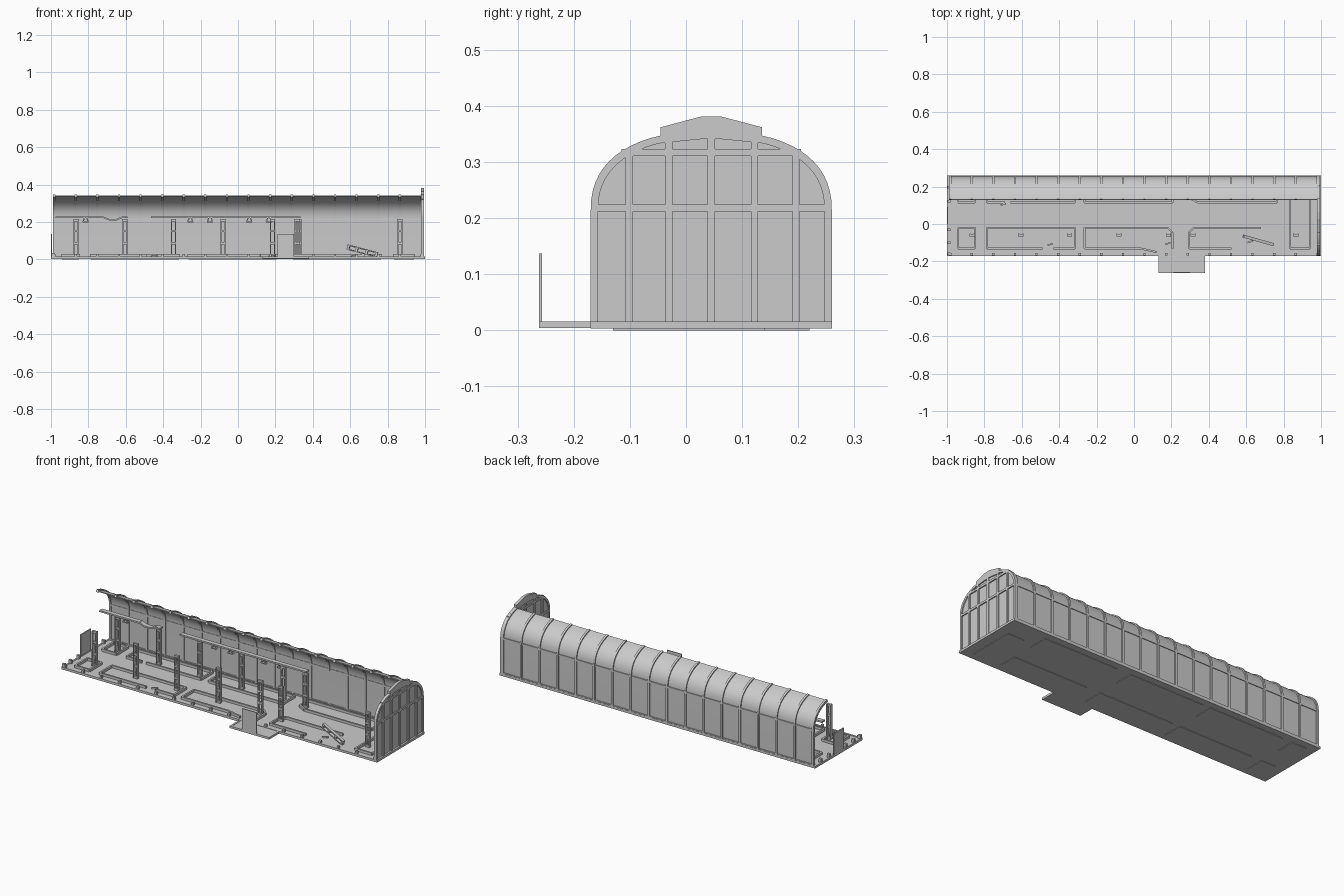
import bpy, bmesh, math
from mathutils import Matrix, Vector

if "Cube" in bpy.data.objects:
    bpy.data.objects.remove(bpy.data.objects["Cube"], do_unlink=True)

GREY = (0.6, 0.6, 0.6, 1)
mat = bpy.data.materials.new("weathered grey")
mat.use_nodes = True
mat.diffuse_color = GREY
mat.node_tree.nodes["Principled BSDF"].inputs["Base Color"].default_value = GREY

MID, FLOOR, BAR_Z = 0.045, 0.016, 0.212


def finish(name, bm, smooth=False):
    bmesh.ops.recalc_face_normals(bm, faces=bm.faces)
    mesh = bpy.data.meshes.new(name)
    bm.to_mesh(mesh)
    bm.free()
    obj = bpy.data.objects.new(name, mesh)
    mesh.materials.append(mat)
    bpy.context.collection.objects.link(obj)
    if smooth:
        bpy.ops.object.select_all(action="DESELECT")
        obj.select_set(True)
        bpy.context.view_layer.objects.active = obj
        bpy.ops.object.shade_smooth_by_angle(angle=math.radians(35))
    return obj


def box(bm, x0, x1, y0, y1, z0, z1):
    m = Matrix.Translation(((x0 + x1) / 2, (y0 + y1) / 2, (z0 + z1) / 2))
    m = m @ Matrix.Diagonal((x1 - x0, y1 - y0, z1 - z0, 1))
    bmesh.ops.create_cube(bm, size=1, matrix=m)


def beam(bm, p, q, width, height):
    """Square bar between two points, its height kept upright."""
    p, q = Vector(p), Vector(q)
    along = (q - p).normalized()
    side = Vector((0, 0, 1)).cross(along).normalized()
    rot = Matrix((along, side, along.cross(side))).transposed().to_4x4()
    m = Matrix.Translation((p + q) / 2) @ rot
    m = m @ Matrix.Diagonal(((q - p).length, width, height, 1))
    bmesh.ops.create_cube(bm, size=1, matrix=m)


def band(bm, outer, inner, x0, x1):
    """Closed band between two (y, z) lines, extruded along x."""
    rows = [[bm.verts.new((x, y, z)) for x, (y, z) in
             ((x0, o), (x1, o), (x1, i), (x0, i))] for o, i in zip(outer, inner)]
    for a, b in zip(rows, rows[1:]):
        for k in range(4):
            bm.faces.new((a[k], a[k - 1], b[k - 1], b[k]))
    bm.faces.new(rows[0])
    bm.faces.new(rows[-1])


def arch(offset, end=70, side=1, steps=12):
    """Wall line rising straight, then rounding over toward the ridge."""
    pts = [(MID + side * (0.215 - offset), 0.004)]
    for i in range(steps + 1):
        t = math.radians(end * i / steps)
        pts.append((MID + side * (0.215 - offset) * math.cos(t) ** 0.833,
                    0.21 + (0.145 - offset) * math.sin(t) ** 0.833))
    return pts


def arch_height(d, offset=0.008):
    return 0.21 + (0.145 - offset) * max(0, 1 - (abs(d) / (0.215 - offset)) ** 2.4) ** 0.417


# Floor with a raised rim, and the entrance pad
bm = bmesh.new()
box(bm, -1, 1, -0.17, 0.26, 0.003, 0.014)
box(bm, -1, 1, -0.17, -0.16, 0.003, FLOOR)
box(bm, -1, 1, 0.25, 0.26, 0.003, FLOOR)
for x in (-1, 0.99):
    box(bm, x, x + 0.01, -0.17, 0.26, 0.003, FLOOR)
finish("floor", bm)

bm = bmesh.new()
box(bm, 0.13, 0.38, -0.262, -0.165, 0.004, 0.014)
box(bm, 0.13, 0.38, -0.262, -0.252, 0.004, FLOOR)
for x in (0.13, 0.37):
    box(bm, x, x + 0.01, -0.262, -0.165, 0.004, FLOOR)
finish("entrance_pad", bm)

# Bed bases showing through the underside
bm = bmesh.new()
spans = [(-0.94, -0.85), (-0.785, -0.315), (-0.265, 0.205), (0.295, 0.765)]
for x0, x1 in spans:
    for y0, y1 in ((-0.13, -0.02), (0.11, 0.22)):
        box(bm, x0, x1, y0, y1, 0, 0.006)
box(bm, 0.835, 0.94, -0.13, 0.14, 0, 0.006)
finish("bed_bases", bm)

# Raised kerbs around the beds, with gaps where they are broken
bm = bmesh.new()
F, N, B, R = -0.13, -0.02, 0.115, 0.22
kerbs = [
    [(-0.94, F), (-0.85, F), (-0.85, N), (-0.94, N), (-0.94, F)],
    [(-0.49, F), (-0.785, F), (-0.785, N), (-0.315, N), (-0.315, F), (-0.43, F)],
    [(0.03, F), (-0.265, F), (-0.265, N), (0.18, N), (0.205, -0.045), (0.205, F)],
    [(0.03, F), (0.12, -0.15)],
    [(0.52, F), (0.295, F), (0.295, -0.045), (0.32, N), (0.68, N)],
    [(0.835, F), (0.94, F), (0.94, 0.14), (0.835, 0.14), (0.835, F)],
    [(-0.94, B), (-0.85, B), (-0.85, R), (-0.94, R), (-0.94, B)],
    [(-0.69, B), (-0.785, B), (-0.785, R), (-0.315, R), (-0.315, B), (-0.66, B)],
    [(-0.265, B), (0.205, B), (0.205, R), (-0.265, R), (-0.265, B)],
    [(0.34, B), (0.765, B), (0.765, R), (0.295, R), (0.295, 0.14), (0.34, B)],
]
for path in kerbs:
    for (ax, ay), (bx, by) in zip(path, path[1:]):
        beam(bm, (ax, ay, 0.02), (bx, by, 0.02), 0.01, 0.016)
finish("bed_kerbs", bm)

# Curved rear glazing, its ribs and long rails
rib_x = [-0.983 + 0.1155 * i for i in range(18)]
bm = bmesh.new()
band(bm, arch(0.006), arch(0.010), -0.99, 0.985)
finish("rear_glazing", bm, True)

bm = bmesh.new()
for x in rib_x:
    band(bm, arch(0), arch(0.014), x - 0.006, x + 0.006)
finish("rear_ribs", bm, True)

bm = bmesh.new()
box(bm, -0.99, 0.985, 0.247, 0.258, BAR_Z, BAR_Z + 0.01)
box(bm, -0.99, 0.985, 0.246, 0.259, 0.01, 0.022)
finish("rear_rails", bm)

# Broken rib stubs along the open front and the open end
bar_y = [-0.101, -0.031, 0.045, 0.122, 0.196]
bm = bmesh.new()
for x in rib_x:
    box(bm, x - 0.006, x + 0.006, -0.168, -0.154, 0.01, 0.03)
for y in bar_y[:2] + bar_y[3:] + [-0.16]:
    box(bm, -0.998, -0.982, y - 0.007, y + 0.007, 0.01, 0.035)
finish("broken_stubs", bm)

# End wall: pane sheet, arched frame, gable header and bars
bm = bmesh.new()
left, right = arch(0.006, 90, -1), arch(0.006, 90)
band(bm, left, right, 0.984, 0.989)
finish("end_panes", bm)

bm = bmesh.new()
X0, X1 = 0.979, 0.995
for side in (-1, 1):
    band(bm, arch(0, side=side), arch(0.013, side=side), X0, X1)
tops, lows = [], []
for d in (-0.14, -0.115, -0.0901, -0.09, -0.018, 0, 0.018, 0.09, 0.0901, 0.115, 0.14):
    a = abs(d)
    gable = 0.381 - 0.019 * max(0, a - 0.018) / 0.072
    tops.append((MID + d, gable if a <= 0.09 else arch_height(d, 0)))
    lows.append((MID + d, 0.341 - 0.018 * (a / 0.14) ** 2))
band(bm, tops, lows, X0, X1)
for y in bar_y:
    box(bm, X0, X1, y - 0.0065, y + 0.0065, 0.01, arch_height(y - MID))
box(bm, X0, X1, -0.165, 0.255, BAR_Z, BAR_Z + 0.012)
box(bm, X0, X1, -0.115, 0.205, 0.311, 0.323)
box(bm, X0, X1, -0.165, 0.255, 0.004, FLOOR)
finish("end_wall_frame", bm)

# Doors left standing in the openings
bm = bmesh.new()
box(bm, 0.21, 0.30, -0.262, -0.257, 0.01, 0.137)
finish("front_door", bm)
bm = bmesh.new()
box(bm, -1, -0.994, 0.0, 0.09, 0.01, 0.137)
finish("end_door", bm)


# Ladder-like posts: two side plates joined by blocks
def post(name, matrix, length=0.2):
    bm = bmesh.new()
    for s in (-1, 1):
        box(bm, s * 0.011 - 0.003, s * 0.011 + 0.003, -0.008, 0.008, 0, length)
    for z in (0.004, length * 0.34, length * 0.67, length - 0.008):
        box(bm, -0.013, 0.013, -0.006, 0.006, z - 0.004, z + 0.008)
    bmesh.ops.transform(bm, matrix=matrix, verts=bm.verts)
    finish(name, bm)


shared = [-0.865, -0.605, -0.345, -0.08, 0.185]
for y, label, xs in ((-0.06, "front", shared + [0.315, 0.865]),
                     (0.148, "rear", shared + [0.325])):
    for i, x in enumerate(xs, 1):
        post(f"{label}_post_{i}", Matrix.Translation((x, y, FLOOR)))

# Fallen post resting on the floor
start, end = Vector((0.745, -0.11, 0.024)), Vector((0.585, -0.065, 0.066))
lean = (end - start).to_track_quat("Z", "X").to_matrix().to_4x4()
post("fallen_post", Matrix.Translation(start) @ lean, (end - start).length)

# Overhead rail on the rear posts, one stretch sagging, with hangers
bm = bmesh.new()
sag = [(-0.975, 0.225), (-0.72, 0.225), (-0.69, 0.213), (-0.65, 0.213),
       (-0.62, 0.225), (-0.59, 0.225)]
for (ax, az), (bx, bz) in zip(sag, sag[1:]):
    beam(bm, (ax, 0.15, az), (bx, 0.15, bz), 0.026, 0.009)
beam(bm, (-0.465, 0.15, 0.225), (0.335, 0.15, 0.225), 0.026, 0.009)
finish("overhead_rail", bm)

bm = bmesh.new()
for x in (-0.815, -0.255, -0.15, 0.06, 0.165):
    for s in (-1, 1):
        beam(bm, (x + s * 0.006, 0.15, 0.223), (x + s * 0.014, 0.15, 0.2), 0.012, 0.006)
    box(bm, x - 0.016, x + 0.016, 0.142, 0.158, 0.198, 0.204)
finish("rail_hangers", bm)

# Loose fragments
bm = bmesh.new()
for x, y in ((-0.70, 0.1), (-0.45, -0.115), (0.18, -0.11), (0.62, -0.1)):
    beam(bm, (x - 0.015, y, 0.018), (x + 0.015, y + 0.01, 0.02), 0.008, 0.008)
finish("rubble", bm)
